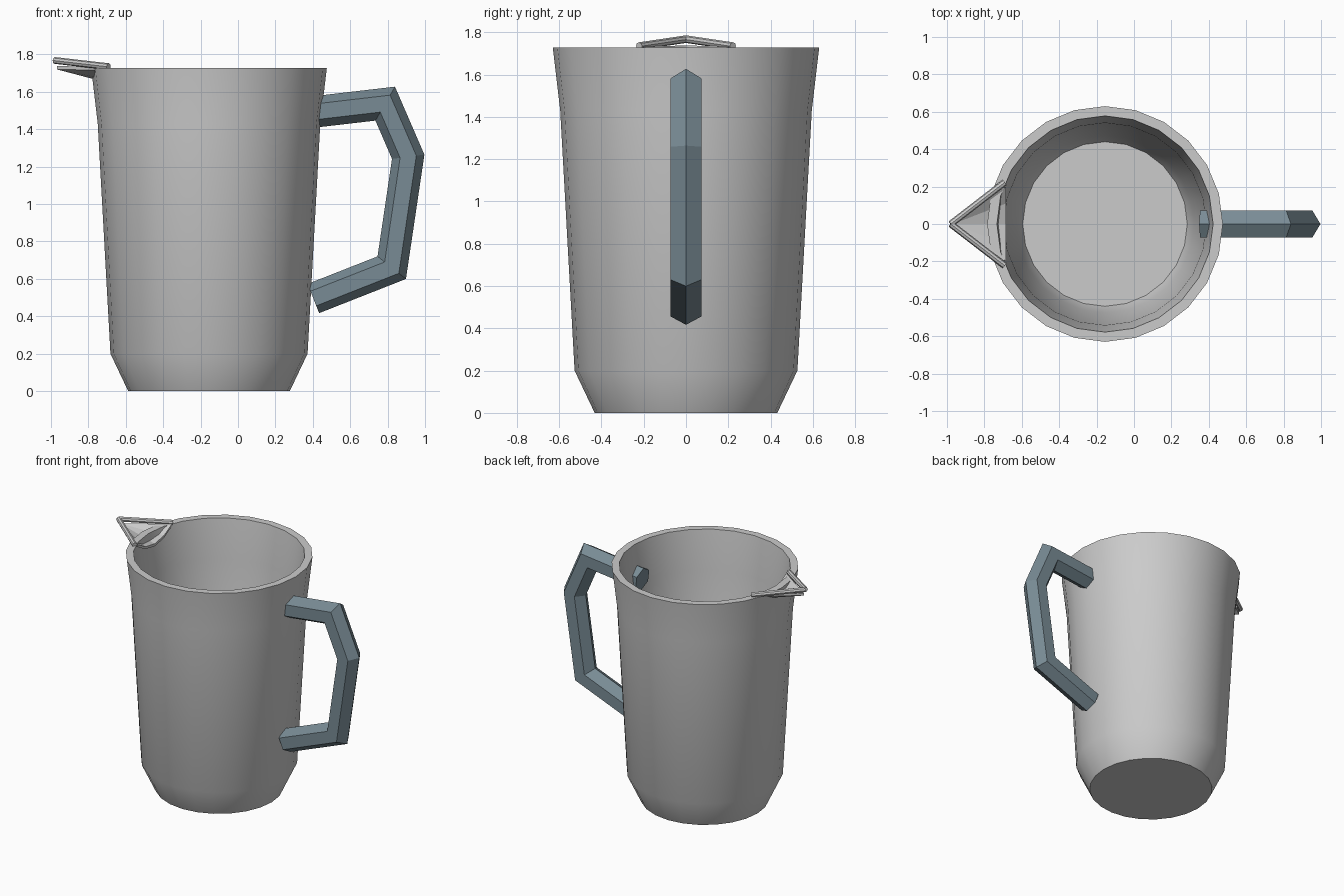
import bpy, bmesh
from math import sin, cos, pi, radians
from mathutils import Vector

if "Cube" in bpy.data.objects:
    bpy.data.objects.remove(bpy.data.objects["Cube"])

CX = -0.155  # axis of the body


def finish(name, bm, smooth=None, mat=None):
    bmesh.ops.recalc_face_normals(bm, faces=bm.faces)
    me = bpy.data.meshes.new(name)
    bm.to_mesh(me)
    bm.free()
    ob = bpy.data.objects.new(name, me)
    bpy.context.collection.objects.link(ob)
    if mat:
        me.materials.append(mat)
    if smooth:
        bpy.ops.object.select_all(action='DESELECT')
        ob.select_set(True)
        bpy.context.view_layer.objects.active = ob
        bpy.ops.object.shade_smooth_by_angle(angle=radians(smooth))
    return ob


def loft(name, rings, **kw):
    """Skin closed rings of points and cap both ends."""
    bm = bmesh.new()
    vs = [[bm.verts.new(p) for p in r] for r in rings]
    n = len(rings[0])
    for a, b in zip(vs, vs[1:]):
        for i in range(n):
            j = (i + 1) % n
            bm.faces.new((a[i], a[j], b[j], b[i]))
    bm.faces.new(vs[0])
    bm.faces.new(vs[-1])
    return finish(name, bm, **kw)


def circle(r, z, n=24):
    return [(CX + r * cos(2 * pi * i / n), r * sin(2 * pi * i / n), z) for i in range(n)]


# Body: outer wall up, over the rim, down the inner wall to the floor
profile = [(0.432, 0), (0.527, 0.2), (0.595, 1.43), (0.63, 1.728),
           (0.578, 1.728), (0.541, 1.44), (0.475, 0.21), (0.44, 0.13)]
loft("jug_body", [circle(r, z) for r, z in profile], smooth=35)

# Handle: hexagonal bar with mitred corners
blue = bpy.data.materials.new("handle_blue_grey")
blue.diffuse_color = (0.19, 0.26, 0.30, 1)
blue.use_nodes = True
blue.node_tree.nodes["Principled BSDF"].inputs["Base Color"].default_value = blue.diffuse_color
path = [Vector(p) for p in ((0.358, 1.487), (0.787, 1.537), (0.91, 1.253),
                            (0.822, 0.66), (0.403, 0.495))]
R = 0.084
rings = []
for i, p in enumerate(path):
    d0 = (p - path[max(i - 1, 0)]).normalized()
    d1 = (path[min(i + 1, len(path) - 1)] - p).normalized()
    t = (d0 + d1).normalized()
    out = Vector((-t.y, t.x))
    scale = R / t.dot(d1 if d1.length else d0)
    ring = []
    for k in range(6):
        q = p + out * scale * cos(k * pi / 3)
        ring.append((q.x, R * sin(k * pi / 3), q.y))
    rings.append(ring)
loft("handle", rings, mat=blue)

# Spout lips: two thin round bars meeting at the tip
for side, label in ((1, "back"), (-1, "front")):
    a = Vector((-0.98, 0, 1.768))
    b = Vector((-0.692, side * 0.222, 1.735))
    d = (b - a).normalized()
    u = d.cross(Vector((0, 0, 1))).normalized()
    v = d.cross(u)
    loft("spout_lip_" + label,
         [[c + 0.018 * (u * cos(k * pi / 4) + v * sin(k * pi / 4)) for k in range(8)]
          for c in (a, b)], smooth=40)

# Spout channel: shallow curved trough narrowing to the tip
bm = bmesh.new()
section = [(-0.20, 1.715), (-0.11, 1.665), (0, 1.645), (0.11, 1.665), (0.20, 1.715)]
tips, ends = [], []
for dz in (0, 0.018):
    tips.append(bm.verts.new((-0.968, 0, 1.72 + dz)))
    ends.append([bm.verts.new((-0.684, y, z + dz)) for y, z in section])
for tip, end in zip(tips, ends):
    for p, q in zip(end, end[1:]):
        bm.faces.new((tip, p, q))
for i in range(4):
    bm.faces.new((ends[0][i], ends[0][i + 1], ends[1][i + 1], ends[1][i]))
for i in (0, -1):
    bm.faces.new((tips[0], ends[0][i], ends[1][i], tips[1]))
finish("spout_channel", bm)
